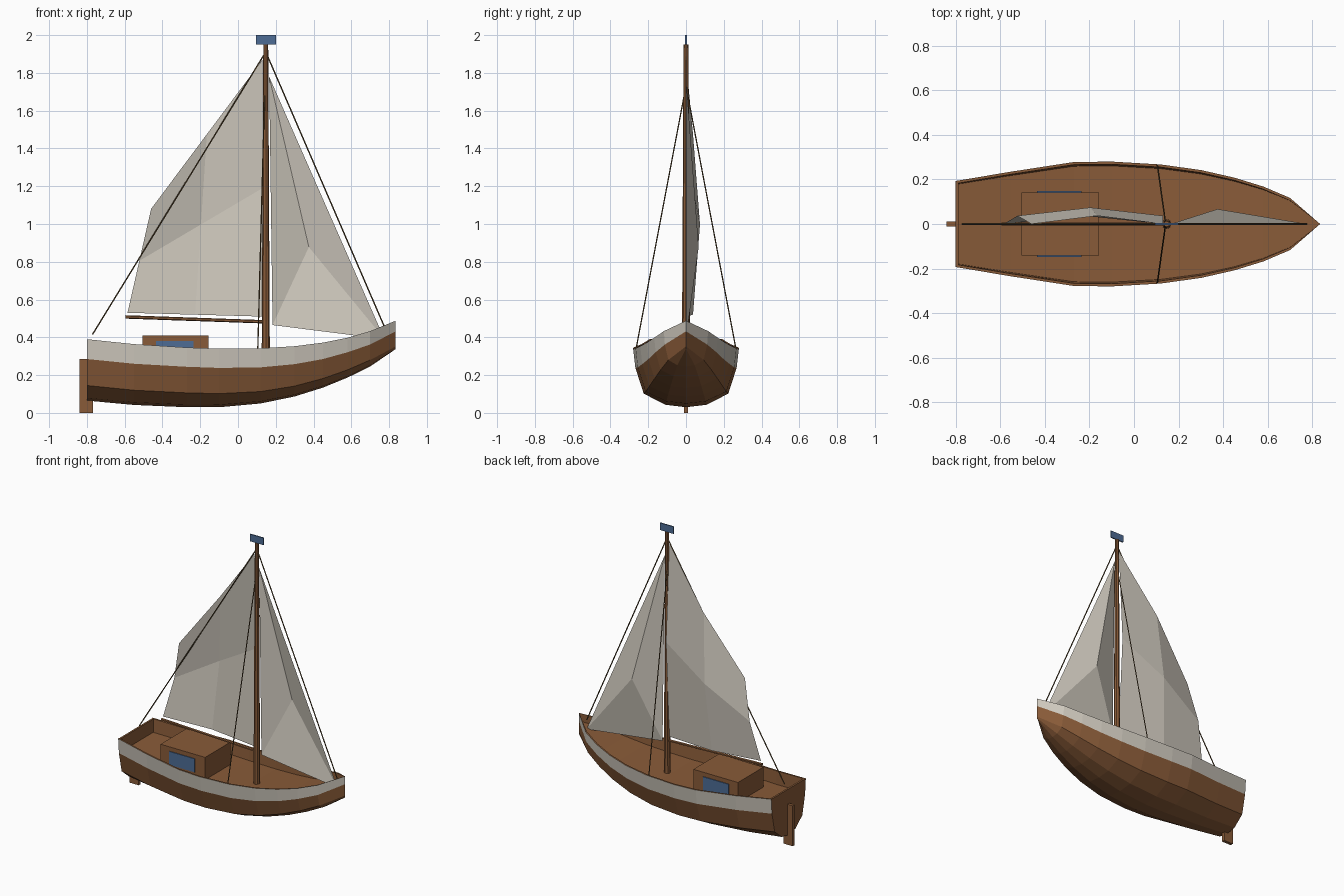
import bpy, bmesh
from mathutils import Vector

if "Cube" in bpy.data.objects:
    bpy.data.objects.remove(bpy.data.objects["Cube"])


def material(name, rgb):
    m = bpy.data.materials.new(name)
    m.diffuse_color = (*rgb, 1)
    m.use_nodes = True
    m.node_tree.nodes["Principled BSDF"].inputs["Base Color"].default_value = m.diffuse_color
    return m


WOOD = material("brown wood", (0.25, 0.105, 0.04))
CREAM = material("cream", (0.62, 0.58, 0.51))
BLUE = material("slate blue", (0.075, 0.15, 0.30))
ROPE = material("dark rope", (0.12, 0.075, 0.03))


def build(name, verts, faces, *mats, fix=True):
    """Make an object from points and faces, merging doubles."""
    me = bpy.data.meshes.new(name)
    me.from_pydata([tuple(v) for v in verts], [], faces)
    for m in mats:
        me.materials.append(m)
    ob = bpy.data.objects.new(name, me)
    bpy.context.collection.objects.link(ob)
    return ob


def clean(ob):
    bm = bmesh.new()
    bm.from_mesh(ob.data)
    bmesh.ops.remove_doubles(bm, verts=bm.verts, dist=0.0005)
    bmesh.ops.recalc_face_normals(bm, faces=bm.faces)
    bm.to_mesh(ob.data)
    bm.free()


def box(name, lo, hi, mat):
    v = [(x, y, z) for x in (lo[0], hi[0]) for y in (lo[1], hi[1]) for z in (lo[2], hi[2])]
    f = [(0, 1, 3, 2), (4, 6, 7, 5), (0, 4, 5, 1), (2, 3, 7, 6), (0, 2, 6, 4), (1, 5, 7, 3)]
    ob = build(name, v, f, mat)
    clean(ob)
    return ob


def rod(name, a, b, r1, r2, sides, mat):
    """Straight tapered pole from a to b."""
    a, b = Vector(a), Vector(b)
    bm = bmesh.new()
    bmesh.ops.create_cone(bm, cap_ends=True, segments=sides, radius1=r1, radius2=r2,
                          depth=(b - a).length)
    me = bpy.data.meshes.new(name)
    bm.to_mesh(me)
    bm.free()
    me.materials.append(mat)
    ob = bpy.data.objects.new(name, me)
    ob.location = (a + b) / 2
    ob.rotation_mode = 'QUATERNION'
    ob.rotation_quaternion = (b - a).to_track_quat('Z', 'Y')
    bpy.context.collection.objects.link(ob)
    return ob


# Hull stations: x, half beam, sheer z, stripe z, chine z, keel z
stations = [
    (-0.80, 0.193, 0.390, 0.285, 0.145, 0.065),
    (-0.55, 0.235, 0.364, 0.260, 0.120, 0.042),
    (-0.27, 0.278, 0.346, 0.244, 0.106, 0.030),
    (-0.10, 0.280, 0.340, 0.238, 0.102, 0.030),
    (0.12, 0.267, 0.342, 0.241, 0.113, 0.050),
    (0.30, 0.242, 0.353, 0.258, 0.142, 0.087),
    (0.45, 0.208, 0.372, 0.285, 0.182, 0.134),
    (0.58, 0.168, 0.398, 0.321, 0.228, 0.187),
    (0.70, 0.117, 0.433, 0.362, 0.280, 0.246),
    (0.835, 0.0, 0.488, 0.432, 0.352, 0.338),
]


def section(x, b, sheer, stripe, chine, keel):
    inner = max(b - 0.012, 0)
    deck_y = max(b * 0.96 - 0.008, 0)
    half = [(b, sheer), (b * 0.957, stripe), (b * 0.80, chine),
            (b * 0.39, keel + 0.18 * (chine - keel))]
    ring = half + [(0, keel)] + [(-y, z) for y, z in reversed(half)]
    deck = stripe + 0.012 if b else stripe
    ring += [(-inner, sheer), (-deck_y, deck), (deck_y, deck), (inner, sheer)]
    return [(x, y, z) for y, z in ring]


# Hull with bulwarks and deck, cream stripe on the top strake
verts = [p for s in stations for p in section(*s)]
n = 13
faces, stripe_ids = [], set()
for i in range(len(stations) - 1):
    for j in range(n):
        k = (j + 1) % n
        if j in (0, 7):
            stripe_ids.add(len(faces))
        faces.append((i * n + j, i * n + k, (i + 1) * n + k, (i + 1) * n + j))
faces.append((1, 2, 3, 4, 5, 6, 7, 10, 11))
faces.append((0, 1, 11, 12))
faces.append((7, 8, 9, 10))
hull = build("hull", verts, faces, WOOD, CREAM)
for p in hull.data.polygons:
    p.material_index = 1 if p.index in stripe_ids else 0
clean(hull)

# Stern wall above the deck
wall = [(x, y, z) for x in (-0.8, -0.787)
        for y, z in ((-0.185, 0.285), (0.185, 0.285), (0.191, 0.389), (-0.191, 0.389))]
stern = build("stern_wall", wall, [(0, 1, 2, 3), (4, 5, 6, 7), (0, 1, 5, 4), (1, 2, 6, 5),
                                   (2, 3, 7, 6), (3, 0, 4, 7)], WOOD)
clean(stern)

# Rudder, cabin, windows
box("rudder", (-0.84, -0.011, 0), (-0.767, 0.011, 0.285), WOOD)
box("cabin", (-0.505, -0.142, 0.22), (-0.157, 0.142, 0.41), WOOD)
for side, tag in ((-1, "front"), (1, "back")):
    ys = sorted((side * 0.139, side * 0.147))
    box("cabin_window_" + tag, (-0.435, ys[0], 0.285), (-0.235, ys[1], 0.38), BLUE)

# Mast, boom, flag
MX = 0.147
rod("mast", (MX, 0, 0.23), (MX, 0, 1.95), 0.022, 0.013, 8, WOOD)
rod("boom", (-0.595, 0, 0.508), (MX, 0, 0.482), 0.009, 0.009, 6, WOOD)
box("flag", (0.095, -0.004, 1.95), (0.2, 0.004, 2.0), BLUE)

# Mainsail: 3 x 3 grid bellied toward +y
luff = [Vector((0.13, 0, 0.51)), Vector((0.13, 0, 1.87))]
leech = [Vector((-0.585, 0, 0.53)), Vector((-0.46, 0, 1.08))]
belly = {0: 0.0, 1: 0.037, 2: 0.074}
grid = []
for r in range(3):
    for c in range(3):
        p = luff[0].lerp(luff[1], r / 2).lerp(leech[0].lerp(leech[1], r / 2), c / 2)
        p.y = belly[(r == 1) + (c == 1)]
        grid.append(p)
build("mainsail", grid, [(a, a + 1, a + 4, a + 3) for a in (0, 1, 3, 4)], CREAM)

# Jib: triangle poked outward at its centre
build("jib", [(0.165, 0, 1.78), (0.183, 0, 0.465), (0.776, 0, 0.39), (0.375, 0.067, 0.878)],
      [(0, 1, 3), (1, 2, 3), (2, 0, 3)], CREAM)

# Standing rigging
rod("forestay", (MX, 0, 1.91), (0.775, 0, 0.455), 0.004, 0.004, 5, ROPE)
rod("backstay", (MX, 0, 1.91), (-0.77, 0, 0.415), 0.004, 0.004, 5, ROPE)
for side, tag in ((-1, "front"), (1, "back")):
    rod("shroud_" + tag, (0.142, 0, 1.73), (0.105, side * 0.264, 0.34), 0.0035, 0.0035, 5, ROPE)
